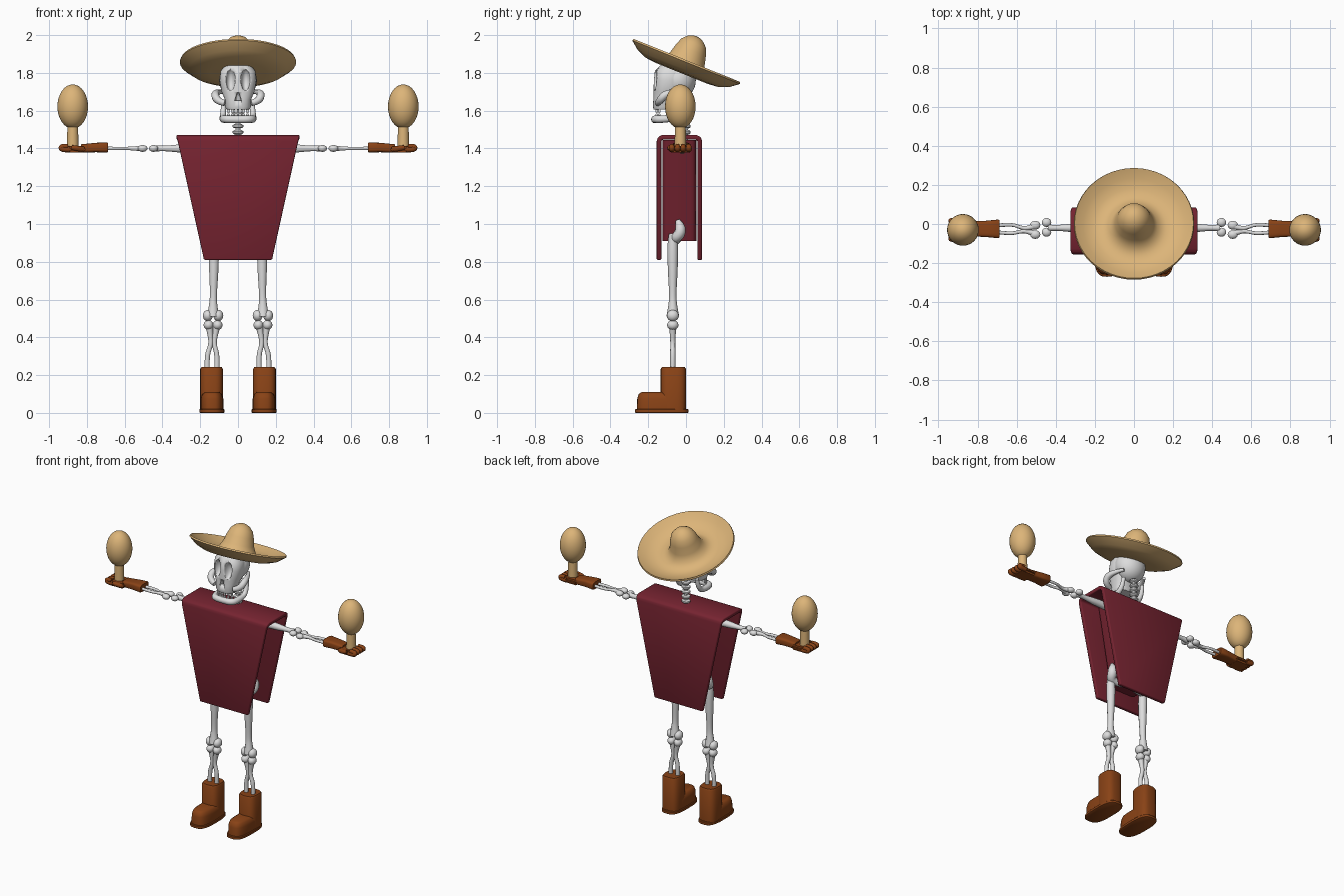
import bpy, bmesh, math
from mathutils import Matrix, Vector

cube = bpy.data.objects.get("Cube")
if cube:
    bpy.data.objects.remove(cube)


def material(name, rgb):
    m = bpy.data.materials.new(name)
    m.use_nodes = True
    m.diffuse_color = (*rgb, 1)
    m.node_tree.nodes["Principled BSDF"].inputs["Base Color"].default_value = (*rgb, 1)
    return m


BONE = material("bone white", (0.72, 0.72, 0.72))
RED = material("poncho red", (0.18, 0.017, 0.03))
LEATHER = material("brown leather", (0.25, 0.055, 0.008))
STRAW = material("straw tan", (0.72, 0.46, 0.19))


def select(ob):
    bpy.ops.object.select_all(action='DESELECT')
    ob.select_set(True)
    bpy.context.view_layer.objects.active = ob


def finish(name, bm, mat, angle=40):
    bmesh.ops.recalc_face_normals(bm, faces=bm.faces)
    me = bpy.data.meshes.new(name)
    bm.to_mesh(me)
    bm.free()
    me.materials.append(mat)
    ob = bpy.data.objects.new(name, me)
    bpy.context.collection.objects.link(ob)
    select(ob)
    bpy.ops.object.shade_smooth_by_angle(angle=math.radians(angle))
    return ob


def ball(name, loc, radii, mat, segs=24):
    bm = bmesh.new()
    mx = Matrix.Translation(loc) @ Matrix.Diagonal((*radii, 1))
    bmesh.ops.create_uvsphere(bm, u_segments=segs, v_segments=segs // 2, radius=1, matrix=mx)
    return finish(name, bm, mat)


def box(name, loc, size, mat, bevel=0.005):
    bm = bmesh.new()
    mx = Matrix.Translation(loc) @ Matrix.Diagonal((*size, 1))
    bmesh.ops.create_cube(bm, size=1, matrix=mx)
    bmesh.ops.bevel(bm, geom=bm.edges[:], offset=bevel, segments=2, affect='EDGES')
    return finish(name, bm, mat)


def loft(name, sections, mat, axis='Z', power=2.0, side=1, n=32):
    """Skin superellipse sections: (position, centre u, centre v, radius u, radius v)."""
    bm = bmesh.new()
    rings = []
    for a, cu, cv, ru, rv in sections:
        ring = []
        for i in range(n):
            c, s = math.cos(2 * math.pi * i / n), math.sin(2 * math.pi * i / n)
            u = cu + ru * math.copysign(abs(c) ** (2 / power), c)
            v = cv + rv * math.copysign(abs(s) ** (2 / power), s)
            p = (u, v, a) if axis == 'Z' else (a, u, v)
            ring.append(bm.verts.new((side * p[0], p[1], p[2])))
        rings.append(ring)
    for r, q in zip(rings, rings[1:]):
        for i in range(n):
            j = (i + 1) % n
            bm.faces.new((r[i], r[j], q[j], q[i]))
    bm.faces.new(rings[0])
    bm.faces.new(rings[-1])
    return finish(name, bm, mat)


def tube(name, points, mat=BONE, side=1):
    """Smooth tapered bone through (x, y, z, radius) points."""
    cu = bpy.data.curves.new(name, 'CURVE')
    cu.dimensions = '3D'
    cu.bevel_depth, cu.bevel_resolution = 1, 3
    cu.use_fill_caps = True
    sp = cu.splines.new('NURBS')
    sp.points.add(len(points) - 1)
    for sv, (x, y, z, r) in zip(sp.points, points):
        sv.co, sv.radius = (side * x, y, z, 1), r
    sp.order_u, sp.use_endpoint_u, sp.resolution_u = 3, True, 5
    cu.materials.append(mat)
    ob = bpy.data.objects.new(name, cu)
    bpy.context.collection.objects.link(ob)
    select(ob)
    bpy.ops.object.convert(target='MESH')
    bpy.ops.object.shade_smooth_by_angle(angle=math.radians(60))
    return ob


# Hat: a spun profile tilted back
profile = [(0, .15), (.02, .147), (.045, .135), (.07, .11), (.085, .07), (.098, .02), (.12, -.025),
           (.165, -.045), (.21, -.04), (.26, -.02), (.304, .012), (.308, .002), (.26, -.036),
           (.21, -.056), (.15, -.062), (0, -.062)]
bm = bmesh.new()
vs = [bm.verts.new((r, 0, z)) for r, z in profile]
es = [bm.edges.new(p) for p in zip(vs, vs[1:])]
bmesh.ops.spin(bm, geom=vs + es, cent=(0, 0, 0), axis=(0, 0, 1), angle=2 * math.pi, steps=48)
bmesh.ops.remove_doubles(bm, verts=bm.verts, dist=0.0005)
bmesh.ops.transform(bm, verts=bm.verts, matrix=Matrix.Translation((0, 0, 1.855)) @ Matrix.Rotation(math.radians(-22), 4, 'X'))
finish("hat", bm, STRAW, 60)

# Skull with hollow eyes and nose
ball("cranium", (0, -.04, 1.76), (.1, .092, .1), BONE, 32)
face = loft("face", [(1.605, 0, -.115, .06, .055), (1.62, 0, -.115, .068, .06), (1.66, 0, -.11, .07, .063),
                     (1.70, 0, -.095, .087, .077), (1.76, 0, -.09, .098, .08), (1.81, 0, -.085, .092, .08),
                     (1.84, 0, -.075, .07, .06)], BONE, power=2.5)
cutters = [ball("eye_cutter", (x, -.175, 1.765), (.026, .045, .06), BONE) for x in (-.04, .04)]
cutters.append(loft("nose_cutter", [(1.655, 0, -.17, .018, .025), (1.695, 0, -.17, .004, .025)], BONE))
for c in cutters:
    c.hide_render = True
    c.hide_set(True)
    c.display_type = 'WIRE'
    mod = face.modifiers.new(c.name, 'BOOLEAN')
    mod.operation, mod.object, mod.solver = 'DIFFERENCE', c, 'EXACT'
tube("lower_jaw", [(-.075, -.01, 1.65, .012), (-.08, -.02, 1.565, .016), (-.08, -.12, 1.555, .02),
                   (-.065, -.165, 1.555, .02), (0, -.165, 1.553, .02), (.065, -.165, 1.555, .02),
                   (.08, -.12, 1.555, .02), (.08, -.02, 1.565, .016), (.075, -.01, 1.65, .012)])
for i in range(6):
    x = (i - 2.5) * .02
    y = -.16 + abs(x) * .4
    box(f"upper_tooth_{i + 1}", (x, y, 1.6), (.016, .012, .026), BONE, .003)
    box(f"lower_tooth_{i + 1}", (x, y, 1.575), (.016, .012, .02), BONE, .003)

# Neck vertebrae and spine
for i in range(6):
    z = 1.475 + i * .032
    loft(f"vertebra_{i + 1}", [(z, 0, 0, .02, .018), (z + .006, 0, 0, .028, .025),
                               (z + .016, 0, 0, .028, .025), (z + .022, 0, 0, .02, .018)], BONE, n=16)
tube("spine", [(0, 0, 1.66, .014), (0, 0, 1.4, .014), (0, -.02, .93, .016)])


# Poncho: a folded sheet that narrows downward
def half_width(z):
    return .18 + (z - .81) * .145 / .66


bm = bmesh.new()
sheet = [(-.155, .81), (-.155, 1.44), (-.148, 1.46), (-.125, 1.472), (.055, 1.472), (.078, 1.46), (.085, 1.44), (.085, .81)]
rows = [[bm.verts.new((s * half_width(z), y, z)) for s in (-1, 1)] for y, z in sheet]
for a, b in zip(rows, rows[1:]):
    bm.faces.new((a[0], a[1], b[1], b[0]))
poncho = finish("poncho", bm, RED, 30)
if sum(f.normal.z for f in poncho.data.polygons) < 0:
    poncho.data.flip_normals()
mod = poncho.modifiers.new("thickness", 'SOLIDIFY')
mod.thickness, mod.offset = .025, -1
mod = poncho.modifiers.new("soft edges", 'BEVEL')
mod.width, mod.segments = .006, 2
loft("torso", [(.91, 0, -.035, .1, .09), (1.445, 0, -.035, .2, .09)], RED, power=8)

for side, s in (("left", 1), ("right", -1)):
    # Cheekbone
    tube(f"{side}_cheekbone", [(.07, -.15, 1.64, .016), (.11, -.14, 1.65, .02), (.125, -.11, 1.69, .022),
                               (.1, -.03, 1.7, .012), (.08, 0, 1.7, .01)], side=s)

    # Hip, thigh and shin
    tube(f"{side}_hip", [(0, -.04, .92, .018), (.07, -.05, .91, .02), (.135, -.06, .92, .028),
                         (.15, -.03, .95, .03), (.145, -.03, .99, .027), (.14, -.045, 1.02, .012)], side=s)
    tube(f"{side}_thigh", [(.13, -.07, .95, .02), (.128, -.07, .9, .03), (.128, -.07, .75, .026),
                           (.13, -.07, .62, .018), (.132, -.07, .56, .024), (.132, -.07, .51, .034)], side=s)
    for part, dx in (("inner", -1), ("outer", 1)):
        ball(f"{side}_{part}_knee", (s * (.132 + dx * .028), -.07, .515), (.026, .032, .03), BONE)
        ball(f"{side}_{part}_shin_head", (s * (.132 + dx * .024), -.07, .465), (.026, .03, .026), BONE)
        tube(f"{side}_{part}_shin", [(.132 + dx * .022, -.07, .47, .022), (.134 + dx * .012, -.07, .41, .014),
                                     (.135 + dx * .008, -.07, .36, .013), (.137 + dx * .03, -.07, .3, .014),
                                     (.138 + dx * .024, -.07, .2, .014)], side=s)

    # Boot
    loft(f"{side}_boot_sole", [(0, .138, -.128, .062, .138), (.003, .138, -.128, .067, .142),
                               (.017, .138, -.128, .067, .142), (.02, .138, -.128, .064, .139)], LEATHER, power=3, side=s)
    loft(f"{side}_boot_toe", [(.015, .138, -.13, .06, .13), (.075, .138, -.13, .06, .128),
                              (.1, .138, -.13, .052, .12), (.11, .138, -.13, .038, .105)], LEATHER, power=3, side=s)
    loft(f"{side}_boot_shaft", [(.015, .14, -.067, .06, .067), (.232, .14, -.067, .06, .067),
                                (.242, .14, -.067, .054, .061)], LEATHER, power=3, side=s)

    # Upper arm and forearm
    tube(f"{side}_upper_arm", [(.15, -.02, 1.4, .028), (.3, -.02, 1.4, .024), (.36, -.02, 1.4, .017),
                               (.41, -.02, 1.4, .014), (.44, -.02, 1.4, .018)], side=s)
    for part, dy in (("front", -1), ("back", 1)):
        ball(f"{side}_{part}_elbow", (s * .447, -.017 + dy * .025, 1.4), (.024, .023, .018), BONE)
        ball(f"{side}_{part}_forearm_head", (s * .505, -.03 + dy * .024, 1.4), (.026, .022, .018), BONE)
        tube(f"{side}_{part}_forearm", [(.5, -.03 + dy * .022, 1.4, .016), (.545, -.03 + dy * .006, 1.4, .012),
                                        (.58, -.028 + dy * .01, 1.4, .009), (.63, -.025 + dy * .026, 1.4, .009),
                                        (.72, -.025 + dy * .015, 1.4, .01)], side=s)

    # Glove
    loft(f"{side}_glove_cuff", [(.688, -.025, 1.405, .044, .024), (.695, -.025, 1.405, .048, .027),
                                (.75, -.025, 1.405, .042, .025), (.83, -.025, 1.4, .038, .022)],
         LEATHER, axis='X', power=4, side=s)
    box(f"{side}_palm", (s * .868, -.03, 1.395), (.12, .115, .034), LEATHER, .012)
    for i in range(4):
        y = -.075 + i * .03
        tube(f"{side}_finger_{i + 1}", [(.89, y, 1.395, .016), (.92, y, 1.395, .016), (.936, y, 1.4, .016),
                                        (.934, y, 1.412, .014), (.9, y, 1.412, .013)], LEATHER, s)
    tube(f"{side}_thumb", [(.82, -.07, 1.395, .015), (.85, -.09, 1.4, .015), (.88, -.085, 1.405, .013)], LEATHER, s)

    # Maraca
    loft(f"{side}_maraca_handle", [(1.395, .875, -.03, .031, .031), (1.53, .875, -.03, .028, .028)], STRAW, side=s)
    ball(f"{side}_maraca_head", (s * .875, -.03, 1.622), (.081, .081, .117), STRAW, 32)
